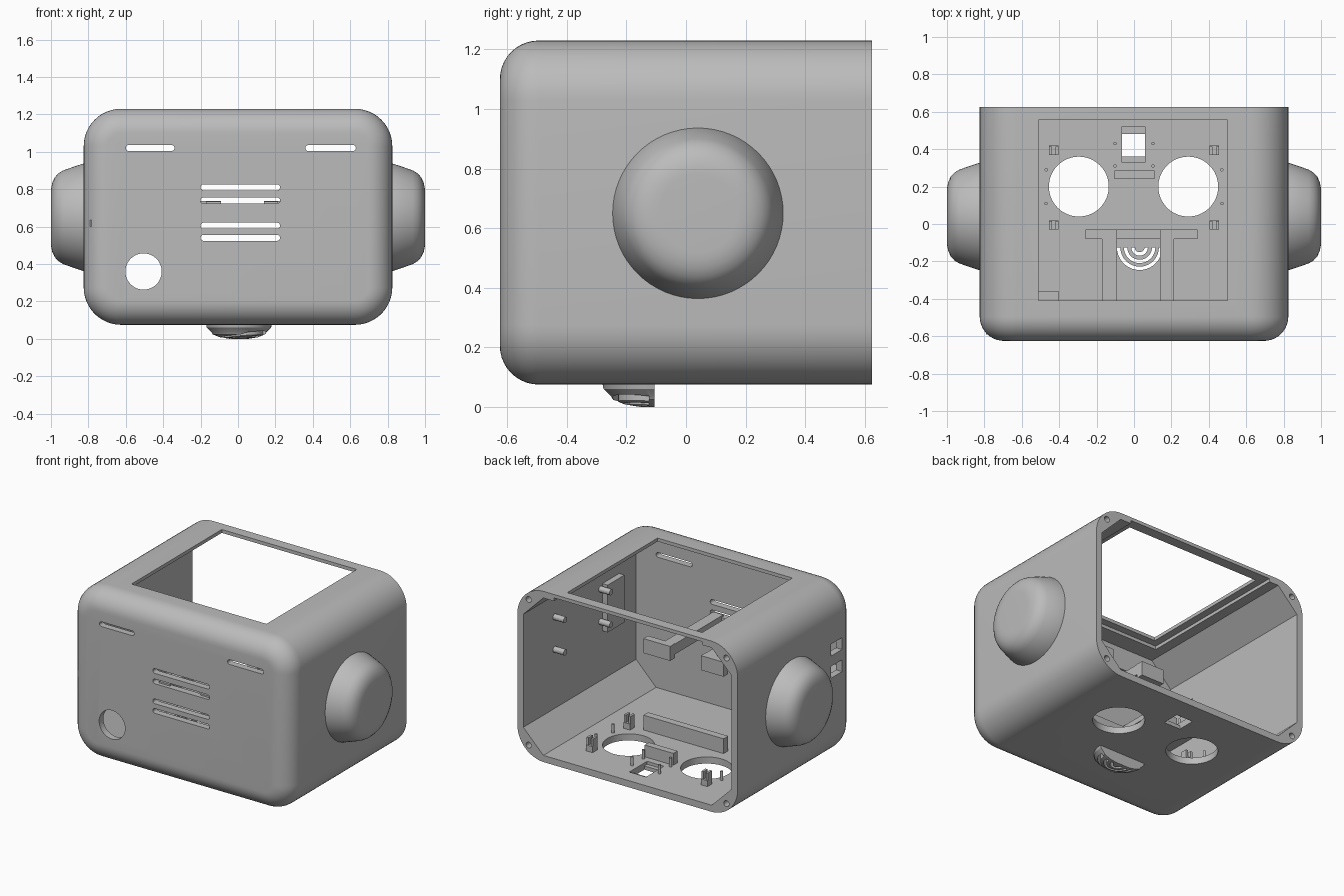
import bpy, bmesh
from math import pi, cos, sin
from mathutils import Matrix, Vector

cube = bpy.data.objects.get("Cube")
if cube:
    bpy.data.objects.remove(cube)

grey = bpy.data.materials.new("plain_grey")
grey.use_nodes = True
grey.diffuse_color = (0.5, 0.5, 0.5, 1)
grey.node_tree.nodes["Principled BSDF"].inputs["Base Color"].default_value = (0.5, 0.5, 0.5, 1)


def finish(bm, name):
    bmesh.ops.recalc_face_normals(bm, faces=bm.faces)
    mesh = bpy.data.meshes.new(name)
    bm.to_mesh(mesh)
    bm.free()
    mesh.materials.append(grey)
    ob = bpy.data.objects.new(name, mesh)
    bpy.context.collection.objects.link(ob)
    return ob


def place(axis, u, v, t):
    return {"x": (t, u, v), "y": (u, t, v), "z": (u, v, t)}[axis]


def prism(name, pts, axis, a, b, round_start=0):
    """Extrude a 2D outline along an axis, optionally rounding the rim at a."""
    bm = bmesh.new()
    ends = [[bm.verts.new(place(axis, u, v, t)) for u, v in pts] for t in (a, b)]
    first = bm.faces.new(ends[0])
    bm.faces.new(ends[1])
    for i in range(len(pts)):
        j = (i + 1) % len(pts)
        bm.faces.new((ends[0][i], ends[0][j], ends[1][j], ends[1][i]))
    if round_start:
        bmesh.ops.recalc_face_normals(bm, faces=bm.faces)
        bmesh.ops.bevel(bm, geom=list(first.edges), offset=round_start,
                        segments=10, profile=0.5, affect="EDGES")
    return finish(bm, name)


def rounded(u0, u1, v0, v1, r, n):
    """Rectangle outline with round corners; n=1 gives chamfers."""
    pts = []
    corners = ((u1 - r, v1 - r), (u0 + r, v1 - r), (u0 + r, v0 + r), (u1 - r, v0 + r))
    for k, (cu, cv) in enumerate(corners):
        for i in range(n + 1):
            a = (k + i / n) * pi / 2
            pts.append((cu + r * cos(a), cv + r * sin(a)))
    return pts


def disc(u, v, r, n=48):
    return [(u + r * cos(2 * pi * i / n), v + r * sin(2 * pi * i / n)) for i in range(n)]


def half_ring(u, v, r0, r1, n=20):
    angles = [pi + pi * i / n for i in range(n + 1)]
    return ([(u + r1 * cos(a), v + r1 * sin(a)) for a in angles]
            + [(u + r0 * cos(a), v + r0 * sin(a)) for a in reversed(angles)])


def box(name, x0, x1, y0, y1, z0, z1):
    return prism(name, [(x0, y0), (x1, y0), (x1, y1), (x0, y1)], "z", z0, z1)


def lathe(name, profile, matrix):
    bm = bmesh.new()
    verts = [bm.verts.new((r, 0, z)) for r, z in profile]
    edges = [bm.edges.new(pair) for pair in zip(verts, verts[1:])]
    bmesh.ops.spin(bm, geom=verts + edges, cent=(0, 0, 0), axis=(0, 0, 1),
                   angle=2 * pi, steps=64)
    bmesh.ops.remove_doubles(bm, verts=bm.verts, dist=0.0005)
    bm.transform(matrix)
    return finish(bm, name)


def cut(ob, cutters):
    for c in cutters:
        c.hide_render = True
        mod = ob.modifiers.new("cut", "BOOLEAN")
        mod.operation, mod.solver, mod.object = "DIFFERENCE", "EXACT", c
        bpy.context.view_layer.objects.active = ob
        bpy.ops.object.modifier_apply(modifier=mod.name)
        bpy.data.objects.remove(c)


def smooth(ob):
    bpy.ops.object.select_all(action="DESELECT")
    ob.select_set(True)
    bpy.context.view_layer.objects.active = ob
    bpy.ops.object.shade_smooth_by_angle(angle=0.5)


# Hollow shell, open at the back
X, Y, Z0, Z1, WALL = 0.825, 0.625, 0.075, 1.23, 0.045
shell = prism("shell", rounded(-X, X, Z0, Z1, 0.2, 12), "y", -Y, Y, 0.13)
cuts = [prism("cavity", rounded(-X + WALL, X - WALL, Z0 + WALL, Z1 - WALL, 0.15, 1),
              "y", -Y + WALL, Y + 0.1)]

# Top window with a screen pocket below it
cuts.append(box("window", -0.51, 0.5, -0.41, 0.555, 1.1, 1.3))
cuts.append(box("pocket", -0.56, 0.55, -0.46, 0.7, 1.1, 1.207))

# Front slots and round hole
slots = [(-0.6, -0.34, 1.02), (0.36, 0.63, 1.02)]
slots += [(-0.2, 0.225, z) for z in (0.81, 0.74, 0.605, 0.54)]
for x0, x1, z in slots:
    cuts.append(prism("slot", rounded(x0, x1, z - 0.016, z + 0.016, 0.0155, 5), "y", -0.7, -0.5))
cuts.append(prism("round_hole", disc(-0.505, 0.36, 0.097), "y", -0.7, -0.5))

# Floor openings
for x in (-0.295, 0.29):
    cuts.append(prism("eye_hole", disc(x, 0.2, 0.16, 64), "z", 0, 0.2))
cuts.append(box("sensor_hole", -0.065, 0.06, 0.36, 0.48, 0, 0.2))
cuts.append(box("sensor_recess", -0.065, 0.06, 0.33, 0.52, 0.1, 0.2))

# Side ports and screw holes in the back rim
for z in (0.69, 0.84):
    cuts.append(box("port", -0.9, -0.7, -0.49, -0.37, z - 0.04, z + 0.04))
for x in (-0.74, 0.74):
    for z in (0.16, 1.145):
        cuts.append(prism("screw_hole", disc(x, z, 0.02, 16), "y", 0.5, 0.7))

# Half-round nose under the floor, with arched grille
nose = lathe("nose", [(0, 0.09), (0.178, 0.09), (0.172, 0.06), (0.147, 0.036), (0.14, 0.024),
                      (0.1, 0.008), (0.05, 0.0), (0, 0.0)],
             Matrix.Translation((0.005, -0.105, 0)))
nose_cuts = [box("nose_back", -0.3, 0.3, -0.105, 0.2, -0.1, 0.2)]
for r in (0.035, 0.075, 0.112):
    for group in (cuts, nose_cuts):
        group.append(prism("grille", half_ring(0.03, -0.125, r - 0.009, r + 0.009), "z", -0.1, 0.2))
cut(shell, cuts)
cut(nose, nose_cuts)
smooth(shell)
smooth(nose)

# Domed side ears
ear = [(0, -0.02), (0.288, -0.02), (0.286, 0.005), (0.268, 0.06), (0.25, 0.11), (0.235, 0.135),
       (0.213, 0.155), (0.185, 0.168), (0.155, 0.174), (0.13, 0.175), (0, 0.175)]
for side, name in ((1, "left_ear"), (-1, "right_ear")):
    turn = Matrix.Rotation(side * pi / 2, 4, "Y")
    smooth(lathe(name, ear, Matrix.Translation((side * X, 0.04, 0.65)) @ turn))

# Floor bars, clips and pins
FLOOR = Z0 + WALL - 0.005
box("speaker_bar", -0.26, 0.34, -0.08, -0.03, FLOOR, 0.22)
box("sensor_bar", -0.105, 0.11, 0.24, 0.285, FLOOR, 0.2)
for s in (-1, 1):
    for y in (0.0, 0.4):
        cx = s * 0.43
        box("clip_base", cx - 0.025, cx + 0.025, y - 0.03, y + 0.02, FLOOR, 0.16)
        for dx in (-0.017, 0.017):
            box("clip_prong", cx + dx - 0.008, cx + dx + 0.008, y - 0.03, y + 0.015, 0.155, 0.21)
    for x, y in ((0.47, 0.29), (0.47, 0.11), (0.102, 0.43), (0.102, 0.31)):
        prism("pin", disc(s * x, y, 0.009, 12), "z", FLOOR, 0.18)

# Board clamps on arms from the front wall
for x0, x1, a0, a1, name in ((-0.26, -0.09, -0.17, -0.09, "right"), (0.14, 0.34, 0.14, 0.215, "left")):
    box(name + "_clamp", x0, x1, -0.08, -0.03, 0.64, 0.738)
    box(name + "_clamp_arm", a0, a1, -0.6, -0.075, 0.665, 0.735)

# Left wall plate with pegs, and port shelf on the right wall
box("wall_plate", 0.74, 0.79, -0.4, -0.22, 0.6, 0.92)
for y in (-0.2, 0.29):
    for z in (0.67, 0.89):
        prism("wall_peg", disc(y, z, 0.02, 16), "x", 0.7, 0.79)
box("port_shelf", -0.79, -0.4, -0.59, -0.36, 0.6, 0.635)
